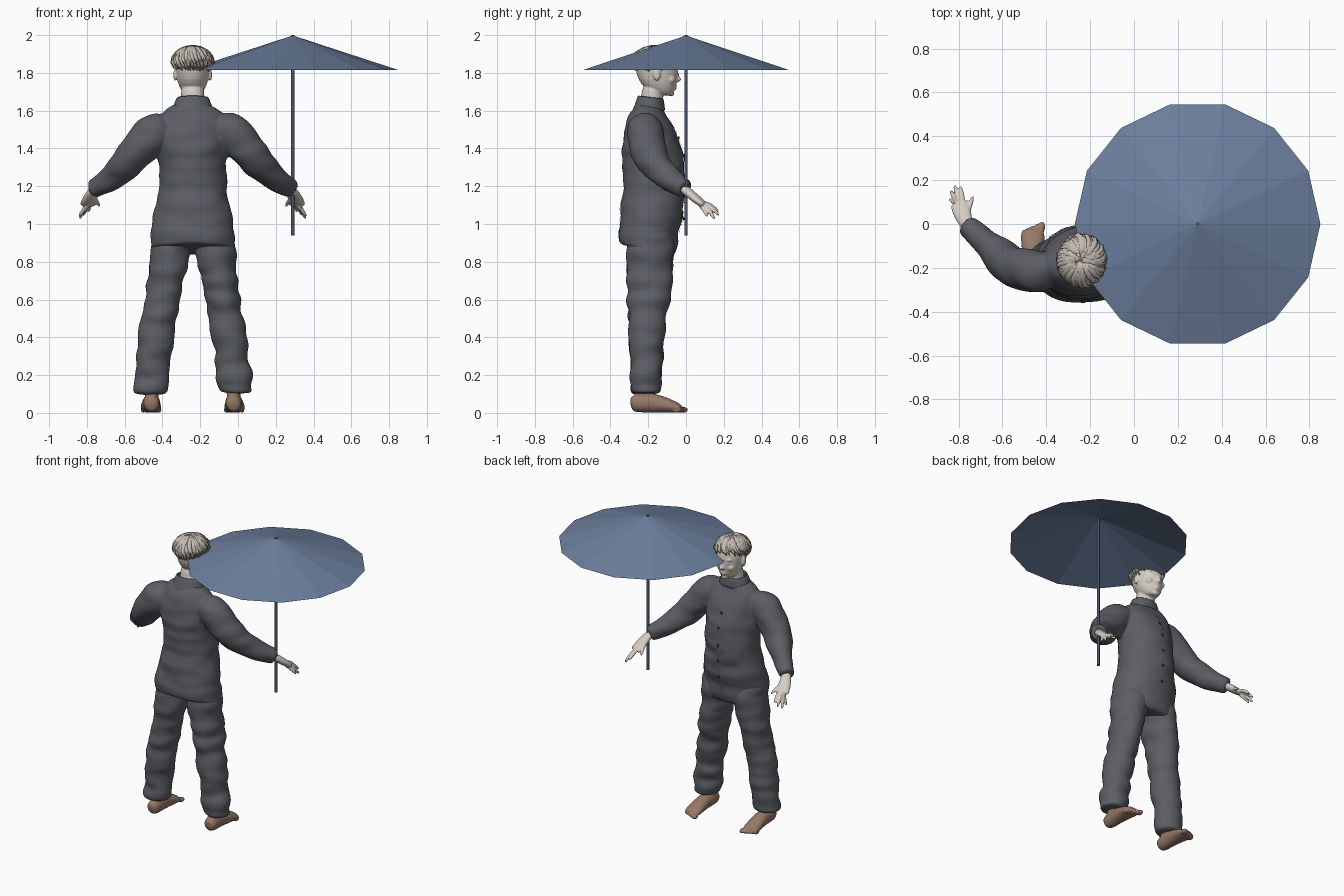
import bpy, bmesh, math, random
from mathutils import Vector, Matrix, noise

random.seed(4)
if "Cube" in bpy.data.objects:
    bpy.data.objects.remove(bpy.data.objects["Cube"])
CX = -0.24          # centre line of the person, who faces +y


def material(name, r, g, b):
    lin = [((c / 255 + 0.055) / 1.055) ** 2.4 for c in (r, g, b)] + [1]
    m = bpy.data.materials.new(name)
    m.use_nodes = True
    m.diffuse_color = lin
    m.node_tree.nodes["Principled BSDF"].inputs["Base Color"].default_value = lin
    return m


SUIT = material("suit_grey", 92, 94, 100)
SKIN = material("pale_skin", 212, 205, 196)
HAIR = material("pale_hair", 196, 188, 178)
FOOT = material("brown_feet", 150, 121, 104)
CANOPY = material("canopy_blue", 108, 127, 158)
POLE = material("pole_blue", 76, 86, 110)
BUTTON = material("button_dark", 48, 49, 54)


def loft(bm, sections, n=16, along=False, caps=True, side=1):
    """Skin ellipse sections (dx, y, z, rx, ry, tilt); along = square to the path."""
    pts = [Vector((CX + side * s[0], s[1], s[2])) for s in sections]
    rings = []
    for i, (s, p) in enumerate(zip(sections, pts)):
        rx, ry = s[3], s[4] if len(s) > 4 else s[3]
        tilt = s[5] if len(s) > 5 else 0
        u, v = Vector((1, 0, 0)), Vector((0, 1, tilt))
        if along:
            t = (pts[min(i + 1, len(pts) - 1)] - pts[max(i - 1, 0)]).normalized()
            u = t.cross(Vector((0, 0, 1)))
            u = u.normalized() if u.length > 0.05 else Vector((1, 0, 0))
            v = u.cross(t)
        angles = [2 * math.pi * k / n for k in range(n)]
        rings.append([bm.verts.new(p + u * rx * math.cos(a) + v * ry * math.sin(a)) for a in angles])
    for a, b in zip(rings, rings[1:]):
        for k in range(n):
            bm.faces.new((a[k], a[(k + 1) % n], b[(k + 1) % n], b[k]))
    if caps:
        bm.faces.new(rings[0][::-1])
        bm.faces.new(rings[-1])


def blob(bm, x, y, z, rx, ry, rz):
    mat = Matrix.Translation((CX + x, y, z)) @ Matrix.Diagonal((rx, ry, rz, 1))
    bmesh.ops.create_uvsphere(bm, u_segments=16, v_segments=10, radius=1, matrix=mat)


def finish(name, bm, mat, subsurf=0, voxel=0, folds=0, smooth=True, solid=0):
    """Turn the bmesh into an object, optionally fused, softened and creased."""
    bmesh.ops.recalc_face_normals(bm, faces=bm.faces)
    me = bpy.data.meshes.new(name)
    bm.to_mesh(me)
    bm.free()
    ob = bpy.data.objects.new(name, me)
    bpy.context.collection.objects.link(ob)
    if solid:
        ob.modifiers.new("thickness", "SOLIDIFY").thickness = solid
    if subsurf:
        ob.modifiers.new("round", "SUBSURF").levels = subsurf
        ob.modifiers["round"].render_levels = subsurf
    if voxel:
        r = ob.modifiers.new("fuse", "REMESH")
        r.mode, r.voxel_size = "VOXEL", voxel
        s = ob.modifiers.new("soften", "SMOOTH")
        s.factor, s.iterations = 0.5, 4
        bpy.context.view_layer.update()
        dg = bpy.context.evaluated_depsgraph_get()
        baked = bpy.data.meshes.new_from_object(ob.evaluated_get(dg))
        ob.modifiers.clear()
        ob.data = me = baked
        # cloth folds run mostly sideways
        moves = [v.normal * folds * noise.noise(Vector((v.co.x * 6, v.co.y * 6, v.co.z * 14))) for v in me.vertices]
        for v, d in zip(me.vertices, moves):
            v.co += d
    me.materials.clear()
    me.materials.append(mat)
    me.polygons.foreach_set("use_smooth", [smooth] * len(me.polygons))
    me.update()
    return ob


# Jacket: body and both sleeves fused
bm = bmesh.new()
loft(bm, [(0, -.21, .86, .232, .155, -.19), (0, -.21, .868, .232, .156, -.19),
          (0, -.20, .96, .228, .165, -.1), (0, -.18, 1.08, .205, .17),
          (0, -.17, 1.2, .183, .168), (0, -.17, 1.32, .18, .17),
          (0, -.185, 1.42, .19, .16), (0, -.195, 1.51, .195, .135),
          (0, -.20, 1.575, .18, .105), (0, -.20, 1.615, .135, .08), (0, -.195, 1.64, .08, .065)])
for side in (1, -1):
    loft(bm, [(.12, -.21, 1.54, .07), (.19, -.215, 1.505, .103), (.26, -.21, 1.43, .102),
              (.33, -.185, 1.345, .092), (.38, -.14, 1.285, .079), (.45, -.075, 1.23, .064),
              (.52, -.01, 1.188, .052), (.527, -.003, 1.183, .052)], along=True, side=side)
jacket = finish("jacket", bm, SUIT, 2, .011, .012)

# Standing collar
bm = bmesh.new()
loft(bm, [(0, -.198, 1.6, .115, .09), (0, -.192, 1.63, .1, .078),
          (0, -.187, 1.675, .086, .07, -.12)], n=24, caps=False)
finish("collar", bm, SUIT, 1, solid=.012)

# Trousers: both legs fused at the crotch
bm = bmesh.new()
for side in (1, -1):
    loft(bm, [(.11, -.19, 1.0, .115, .13), (.115, -.19, .88, .115, .128),
              (.132, -.188, .76, .1, .124), (.16, -.198, .6, .092, .114),
              (.178, -.205, .5, .094, .1), (.196, -.21, .4, .096, .092),
              (.215, -.212, .24, .094, .088), (.228, -.212, .115, .09, .078),
              (.228, -.212, .105, .09, .078)], side=side)
finish("trousers", bm, SUIT, 2, .01, .016)

# Bare feet with five toes
for side, label in ((1, "left"), (-1, "right")):
    bm = bmesh.new()
    loft(bm, [(.217, -.295, .045, .03, .035), (.217, -.27, .05, .045, .049),
              (.218, -.2, .057, .046, .056), (.22, -.13, .046, .05, .046),
              (.222, -.06, .031, .058, .031), (.222, -.02, .02, .054, .02)], along=True, side=side)
    loft(bm, [(.217, -.23, .05, .042, .048), (.217, -.225, .16, .04, .045)], side=side)
    for k in range(5):
        blob(bm, side * (.18 + k * .021), -.014 - .009 * k, .016, .016 - .0015 * k, .026, .016)
    finish(label + "_foot", bm, FOOT, 1, .006)

# Hands with spread fingers
fingers = [((.548, .07, 1.105), (.605, .115, 1.035)), ((.56, .085, 1.105), (.6, .155, 1.022)),
           ((.555, .095, 1.11), (.58, .18, 1.04)), ((.54, .095, 1.115), (.553, .175, 1.06)),
           ((.525, .035, 1.14), (.492, .13, 1.09))]
for side, label in ((1, "left"), (-1, "right")):
    bm = bmesh.new()
    loft(bm, [(.5, -.03, 1.2, .03, .026), (.53, .01, 1.17, .032, .024),
              (.543, .05, 1.135, .044, .024), (.553, .09, 1.105, .046, .019),
              (.556, .1, 1.1, .04, .015)], along=True, side=side)
    for a, b in fingers:
        a, b = Vector(a), Vector(b)
        mid = a.lerp(b, .5) + Vector((0, .004, .008))
        loft(bm, [(*a, .014), (*mid, .0125), (*b, .009)], n=8, along=True, side=side)
    finish(label + "_hand", bm, SKIN, 1, .0045)

# Head, neck and face fused
bm = bmesh.new()
loft(bm, [(0, -.195, 1.58, .07, .065), (0, -.18, 1.66, .064, .06), (0, -.17, 1.76, .062, .06)])
loft(bm, [(0, -.115, 1.68, .03, .035), (0, -.125, 1.695, .055, .062), (0, -.145, 1.74, .08, .098),
          (0, -.152, 1.79, .089, .113), (0, -.158, 1.85, .094, .117),
          (0, -.162, 1.9, .08, .095), (0, -.162, 1.93, .04, .05)])
blob(bm, 0, -.045, 1.765, .017, .02, .013)
loft(bm, [(0, -.052, 1.815, .009, .012), (0, -.044, 1.765, .012, .017)], n=8)
blob(bm, 0, -.062, 1.727, .026, .015, .007)
blob(bm, 0, -.064, 1.715, .023, .015, .007)
blob(bm, 0, -.08, 1.69, .024, .02, .014)
for s in (1, -1):
    blob(bm, s * .036, -.062, 1.822, .026, .014, .008)
    blob(bm, s * .035, -.066, 1.8, .017, .014, .009)
    blob(bm, s * .046, -.082, 1.765, .024, .026, .022)
    blob(bm, s * .093, -.155, 1.79, .01, .02, .033)
finish("head", bm, SKIN, 1, .0055)

# Hair: skull cap plus locks swept from the crown
bm = bmesh.new()
blob(bm, 0, -.172, 1.862, .1, .108, .077)
finish("hair_cap", bm, HAIR)
bm = bmesh.new()
for k in range(84):
    a = 2 * math.pi * k / 84 + random.uniform(-.1, .1)
    front = max(0, math.sin(a))
    end = math.radians(115 - 34 * front + random.uniform(-9, 9))
    start = random.uniform(0, .35)
    puff = random.uniform(.985, 1.05)
    path = []
    for i in range(6):
        e = start + (end - start) * i / 5
        twist = a + .35 * (i / 5) ** 2
        path.append((.104 * puff * math.sin(e) * math.cos(twist),
                     -.165 + .117 * puff * math.sin(e) * math.sin(twist),
                     1.856 + .082 * puff * math.cos(e), (.013, .014, .014, .013, .01, .004)[i], .007 if i < 5 else .003))
    loft(bm, path, n=6, along=True)
finish("hair_locks", bm, HAIR)


def patch(name, x, z, w, h, y, tilt=0):
    """Thin cloth strip laid on the jacket."""
    b = bmesh.new()
    place = Matrix.Translation((CX + x, y, z)) @ Matrix.Rotation(tilt, 4, "Y") @ Matrix.Rotation(math.pi / 2, 4, "X")
    bmesh.ops.create_grid(b, x_segments=8, y_segments=20, size=.5,
                          matrix=place @ Matrix.Diagonal((w, h, 1, 1)))
    ob = finish(name, b, SUIT)
    wrap = ob.modifiers.new("lay_on_jacket", "SHRINKWRAP")
    wrap.target, wrap.offset, wrap.wrap_mode = jacket, .004, "OUTSIDE_SURFACE"


# Jacket details: front overlap, pocket flaps, back vent, buttons
patch("front_overlap", 0, 1.22, .035, .68, .02)
patch("back_vent", .008, .99, .02, .18, -.38)
for s, label in ((1, "left"), (-1, "right")):
    patch(label + "_pocket_flap", s * .13, 1.04, .1, .03, -.02, s * .1)
patch("breast_pocket", .09, 1.42, .08, .018, 0)
bm = bmesh.new()
for k in range(5):
    hit, loc, nor, _ = jacket.closest_point_on_mesh(Vector((CX, .03, 1.02 + .115 * k)))
    blob(bm, loc.x - CX, loc.y + .005, loc.z, .009, .005, .009)
finish("buttons", bm, BUTTON)

# Umbrella: fourteen-sided canopy, pole and tip
bm = bmesh.new()
bmesh.ops.create_cone(bm, segments=14, radius1=.56, radius2=0, depth=.183, cap_ends=False,
                      matrix=Matrix.Translation((.29, 0, 1.9065)) @ Matrix.Rotation(math.pi / 2, 4, "Z"))
bmesh.ops.remove_doubles(bm, verts=bm.verts, dist=1e-5)
finish("umbrella_canopy", bm, CANOPY, smooth=False)
bm = bmesh.new()
bmesh.ops.create_cone(bm, segments=12, radius1=.009, radius2=.009, depth=1.06, cap_ends=True,
                      matrix=Matrix.Translation((.29, 0, 1.47)))
finish("umbrella_pole", bm, POLE, smooth=False)
